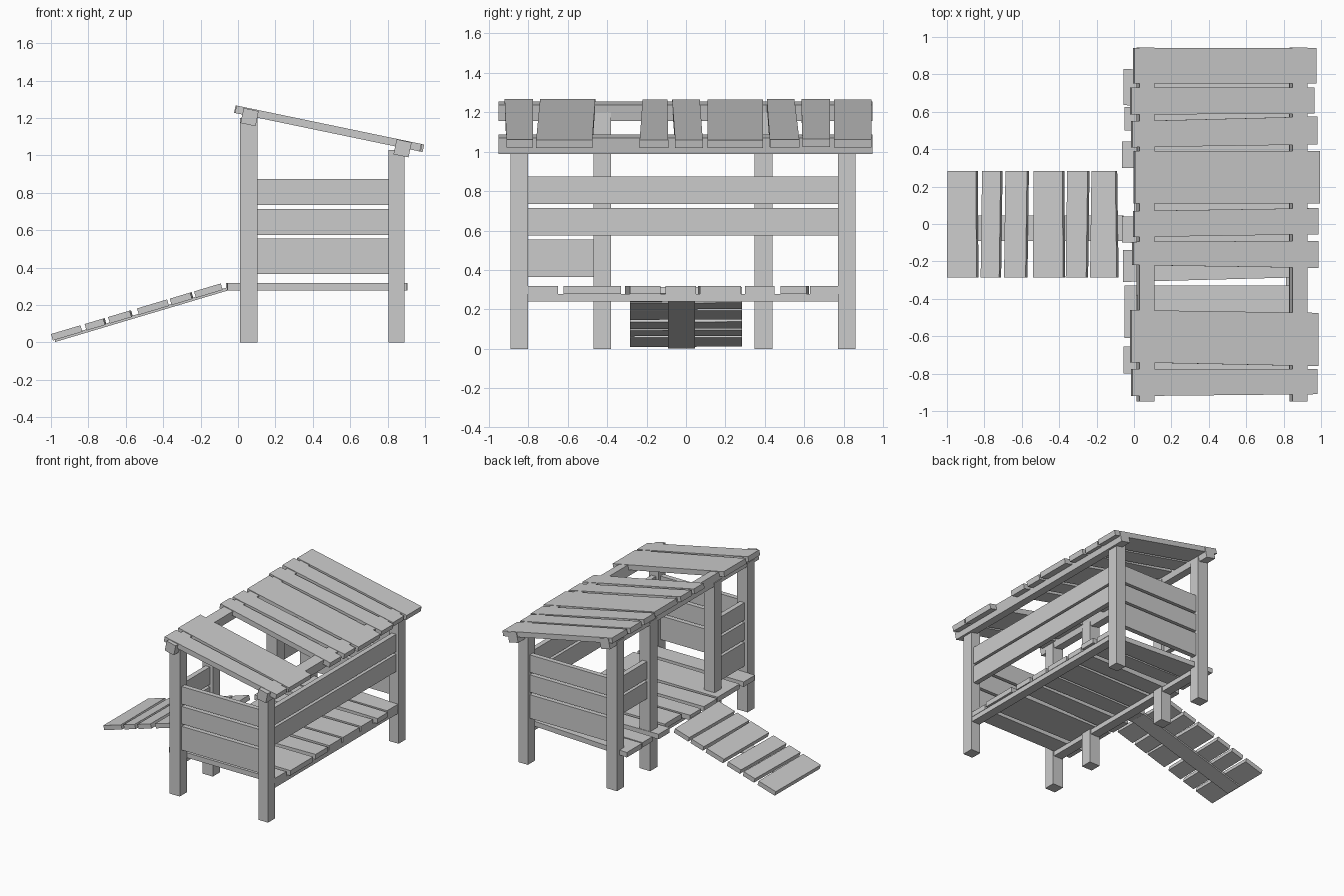
import bpy, bmesh, math
from mathutils import Matrix

if "Cube" in bpy.data.objects:
    bpy.data.objects.remove(bpy.data.objects["Cube"], do_unlink=True)

wood = bpy.data.materials.new("grey_wood")
wood.use_nodes = True
GREY = (0.6, 0.6, 0.6, 1)
wood.diffuse_color = GREY
wood.node_tree.nodes["Principled BSDF"].inputs["Base Color"].default_value = GREY


def board(name, outline, z0, z1, matrix=Matrix()):
    """Extrude a four-cornered outline from z0 to z1, then place it."""
    bm = bmesh.new()
    face = bm.faces.new([bm.verts.new((x, y, z0)) for x, y in outline])
    top = bmesh.ops.extrude_face_region(bm, geom=[face])["geom"]
    for v in top:
        if isinstance(v, bmesh.types.BMVert):
            v.co.z = z1
    bmesh.ops.recalc_face_normals(bm, faces=bm.faces)
    bm.transform(matrix)
    mesh = bpy.data.meshes.new(name)
    bm.to_mesh(mesh)
    bm.free()
    mesh.materials.append(wood)
    obj = bpy.data.objects.new(name, mesh)
    bpy.context.collection.objects.link(obj)
    return obj


def box(name, x0, x1, y0, y1, z0, z1, matrix=Matrix()):
    return board(name, [(x0, y0), (x1, y0), (x1, y1), (x0, y1)], z0, z1, matrix)


def slope(x, z, degrees):
    return Matrix.Translation((x, 0, z)) @ Matrix.Rotation(math.radians(degrees), 4, 'Y')


# Posts: four on the entrance side, two on the closed side
for y in (-0.845, -0.425, 0.393, 0.815):
    box("entrance_post", 0.012, 0.105, y - 0.045, y + 0.045, 0, 1.2)
for y in (-0.845, 0.815):
    box("rear_post", 0.805, 0.89, y - 0.045, y + 0.045, 0, 1.03)

# Tilted beams under the roof
TILT = 11.75
for x, z in ((0.062, 1.205), (0.88, 1.038)):
    box("roof_beam", -0.041, 0.041, -0.95, 0.945, -0.041, 0.041, slope(x, z, TILT))

# Roof planks: start, end, near and far edge at the high end, then at the low end
roof = slope(-0.013, 1.268, TILT)
for u0, u1, a0, a1, b0, b1 in (
        (0.005, 1.015, -0.92, -0.775, -0.91, -0.775),
        (0, 1.02, -0.74, -0.46, -0.76, -0.475),
        (0.01, 1.02, -0.22, -0.095, -0.235, -0.09),
        (0.015, 1.02, -0.07, 0.07, -0.055, 0.085),
        (0.02, 1.03, 0.11, 0.39, 0.11, 0.39),
        (0.005, 1.015, 0.41, 0.55, 0.425, 0.575),
        (0, 1.0, 0.585, 0.73, 0.59, 0.73),
        (0.015, 1.01, 0.75, 0.94, 0.75, 0.94)):
    board("roof_plank", [(u0, a0), (u1, b0), (u1, b1), (u0, a1)], -0.041, 0, roof)

# Floor joists and planks
for x0, x1 in ((0.02, 0.095), (0.812, 0.882)):
    box("floor_joist", x0, x1, -0.8, 0.77, 0.24, 0.278)
for x0, x1, a0, a1, b0, b1 in (
        (-0.055, 0.885, -0.8, -0.655, -0.8, -0.65),
        (-0.05, 0.9, -0.61, -0.33, -0.62, -0.33),
        (-0.06, 0.89, -0.31, -0.14, -0.285, -0.13),
        (-0.065, 0.885, -0.1, 0.04, -0.105, 0.05),
        (0.0, 0.885, 0.06, 0.27, 0.07, 0.28),
        (-0.065, 0.885, 0.3, 0.44, 0.3, 0.45),
        (-0.05, 0.905, 0.5, 0.625, 0.48, 0.61),
        (-0.055, 0.885, 0.635, 0.83, 0.63, 0.77)):
    board("floor_plank", [(x0, a0), (x1, b0), (x1, b1), (x0, a1)], 0.278, 0.318)

# Wall planks between the posts
LOW, MID, HIGH = (0.365, 0.555), (0.575, 0.715), (0.735, 0.875)
for z0, z1 in (LOW, MID, HIGH):
    for y in (-0.845, 0.815):
        box("end_wall_plank", 0.1, 0.81, y - 0.02, y + 0.02, z0, z1)
    box("entrance_wall_plank", 0.04, 0.08, -0.805, -0.465, z0, z1)
for z0, z1 in (MID, HIGH):
    box("rear_wall_plank", 0.828, 0.868, -0.805, 0.775, z0, z1)
    box("entrance_wall_plank", 0.04, 0.08, 0.43, 0.775, z0, z1)

# Ramp: a centre board carrying cross treads
ramp = slope(-1, 0.045, -16.6)
box("ramp_board", 0.01, 0.97, -0.092, 0.045, -0.047, -0.03, ramp)
for x0, x1, skew in ((-1, -0.845, 0.003), (-0.82, -0.713, -0.008), (-0.695, -0.572, -0.008),
                     (-0.54, -0.383, 0.004), (-0.365, -0.248, -0.008), (-0.235, -0.1, 0.008)):
    u0, u1 = [(x + 1) / math.cos(math.radians(16.6)) for x in (x0, x1)]
    board("ramp_tread", [(u0, -0.285), (u1 + skew, -0.285), (u1, 0.283), (u0 + abs(skew), 0.283)],
          -0.036, 0, ramp)
